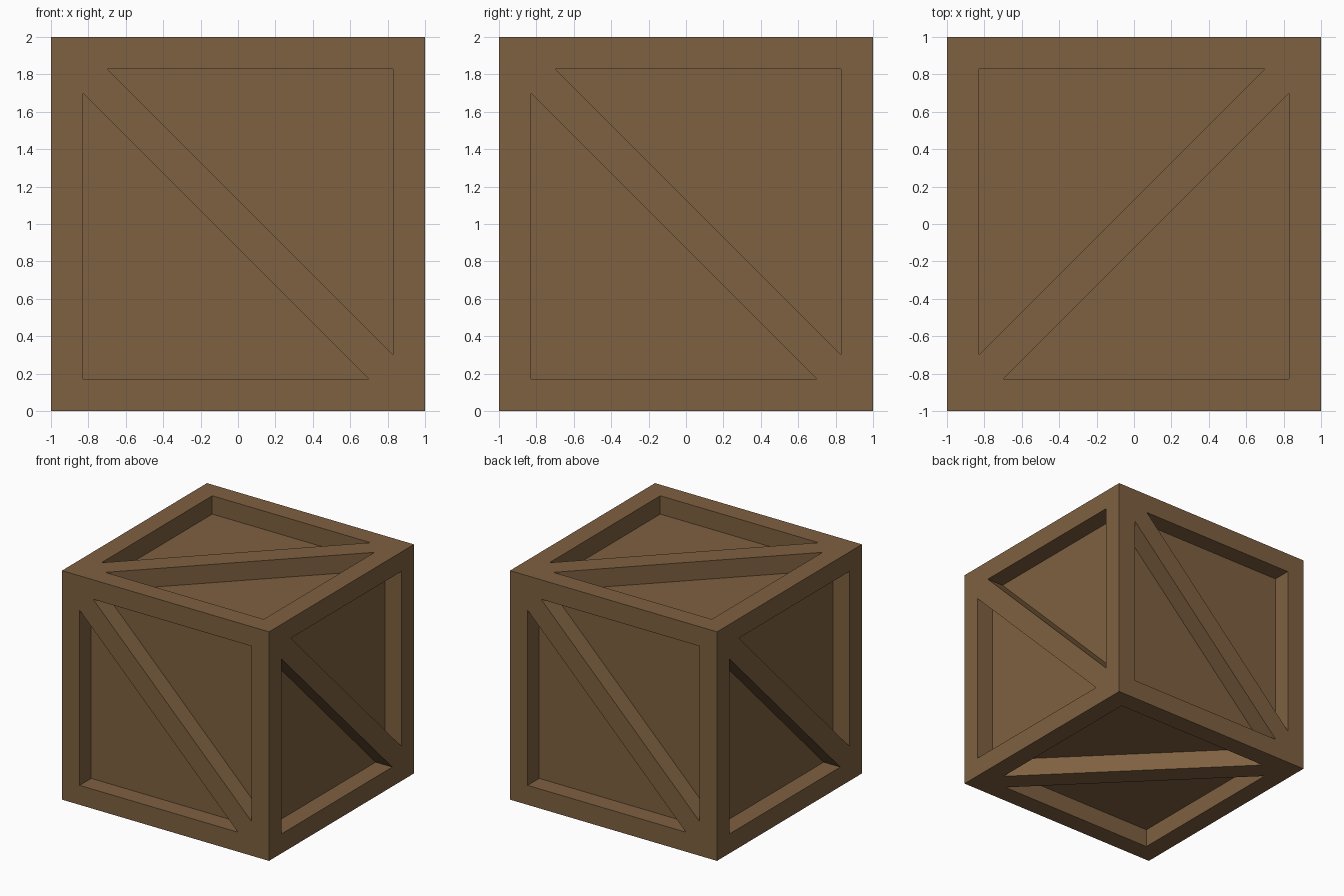
import bpy, bmesh
from mathutils import Vector

if "Cube" in bpy.data.objects:
    bpy.data.objects.remove(bpy.data.objects["Cube"])

INNER = 0.83    # half width of the recessed area (frame is 0.17 wide)
TIP = 0.70      # where the diagonal brace meets the frame
DEPTH = 0.16    # recess depth
CENTRE = Vector((0, 0, 1))

wood = bpy.data.materials.new("brown wood")
wood.diffuse_color = (0.212, 0.119, 0.053, 1)
wood.use_nodes = True
wood.node_tree.nodes["Principled BSDF"].inputs["Base Color"].default_value = wood.diffuse_color


def make_object(name, bm):
    bmesh.ops.recalc_face_normals(bm, faces=bm.faces)
    mesh = bpy.data.meshes.new(name)
    bm.to_mesh(mesh)
    bm.free()
    mesh.materials.append(wood)
    obj = bpy.data.objects.new(name, mesh)
    bpy.context.collection.objects.link(obj)
    return obj


# Solid crate body
bm = bmesh.new()
bmesh.ops.create_cube(bm, size=2)
bmesh.ops.translate(bm, verts=bm.verts, vec=CENTRE)
crate = make_object("crate", bm)

# Two triangular recess cutters per side: (across, up, outward) axes
X, Y, Z = Vector((1, 0, 0)), Vector((0, 1, 0)), Vector((0, 0, 1))
sides = [(X, Z, -Y), (-X, Z, Y), (Y, Z, X), (-Y, Z, -X), (-X, Y, Z), (X, Y, -Z)]
triangle = [(-INNER, TIP), (-INNER, -INNER), (TIP, -INNER)]

bm = bmesh.new()
for u, v, n in sides:
    for s in (1, -1):
        low, high = [[bm.verts.new(CENTRE + u * a * s + v * b * s + n * d)
                      for a, b in triangle] for d in (1 - DEPTH, 1.1)]
        bm.faces.new(low)
        bm.faces.new(high)
        for i in range(3):
            j = (i + 1) % 3
            bm.faces.new((low[i], low[j], high[j], high[i]))
cutter = make_object("recess_cutter", bm)
cutter.hide_render = True

# Carve the recesses, leaving frame and diagonal braces
cut = crate.modifiers.new("recesses", 'BOOLEAN')
cut.operation = 'DIFFERENCE'
cut.solver = 'EXACT'
cut.object = cutter
bpy.context.view_layer.objects.active = crate
crate.select_set(True)
bpy.ops.object.modifier_apply(modifier=cut.name)
bpy.data.objects.remove(cutter)
